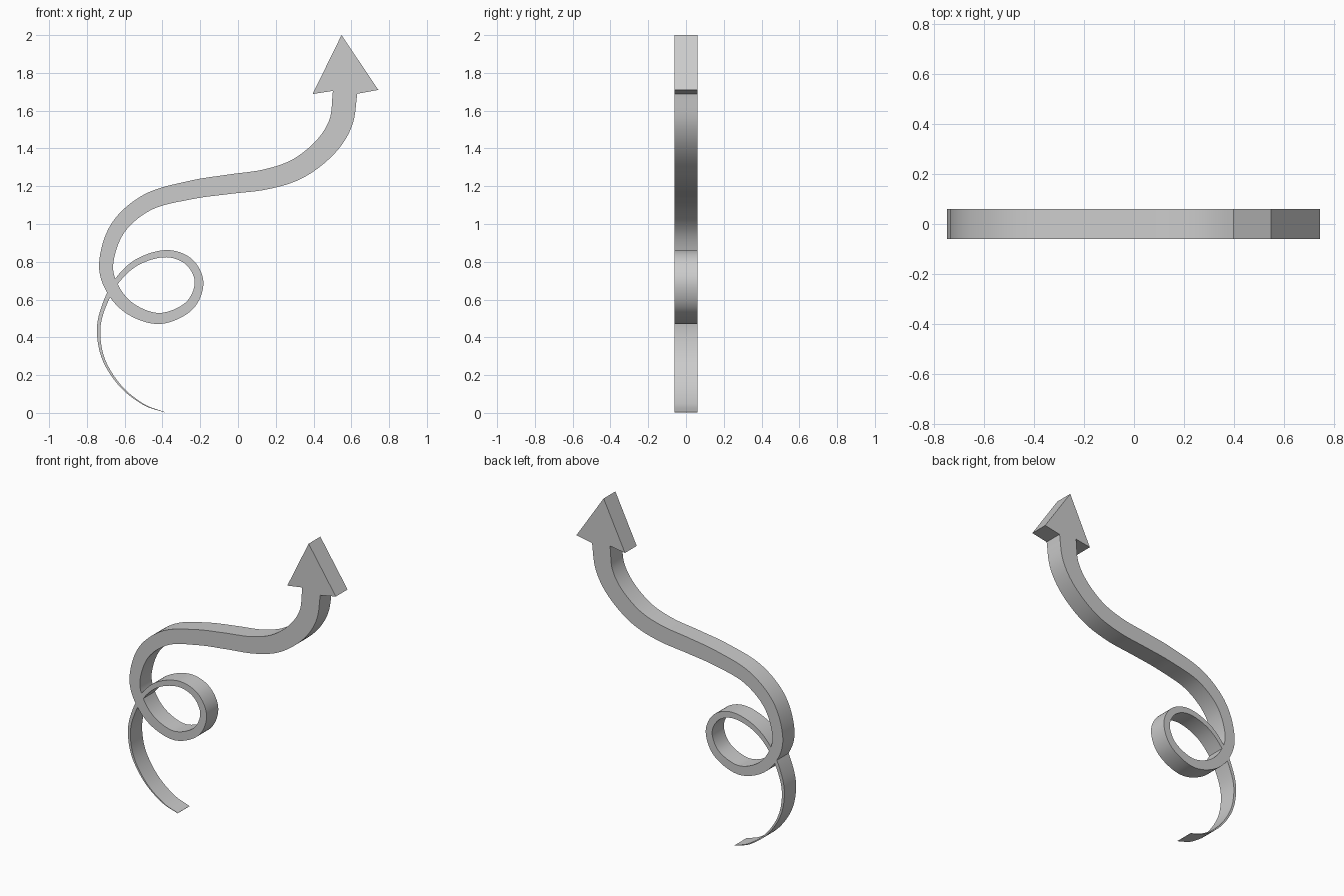
import bpy, bmesh
from mathutils import Vector

if "Cube" in bpy.data.objects:
    bpy.data.objects.remove(bpy.data.objects["Cube"])

HALF_DEPTH = 0.06
STEPS = 8

# Centre line of the ribbon: x, z, width
PATH = [
    (-0.39, 0.004, 0.002), (-0.50, 0.045, 0.006), (-0.62, 0.14, 0.010),
    (-0.71, 0.28, 0.014), (-0.738, 0.43, 0.018), (-0.712, 0.56, 0.022),
    (-0.64, 0.70, 0.028), (-0.53, 0.80, 0.033), (-0.38, 0.843, 0.038),
    (-0.26, 0.80, 0.043), (-0.206, 0.69, 0.046), (-0.26, 0.565, 0.052),
    (-0.41, 0.50, 0.058), (-0.56, 0.545, 0.064), (-0.66, 0.65, 0.070),
    (-0.698, 0.79, 0.075), (-0.635, 0.98, 0.083), (-0.475, 1.117, 0.090),
    (-0.25, 1.18, 0.098), (-0.05, 1.21, 0.103), (0.15, 1.237, 0.107),
    (0.32, 1.295, 0.112), (0.465, 1.41, 0.118), (0.545, 1.54, 0.124),
    (0.567, 1.697, 0.130),
]
SPLIT = 10  # right-hand side of the loop

# Arrow head corners, right to left
HEAD = [(0.743, 1.71), (0.548, 2.0), (0.395, 1.688)]


def sample_path():
    """Smooth Catmull-Rom samples of the centre line."""
    p = [Vector(v) for v in PATH]
    p = [2 * p[0] - p[1]] + p + [2 * p[-1] - p[-2]]
    out = []
    for i in range(1, len(p) - 2):
        a, b, c, d = p[i - 1:i + 3]
        for s in range(STEPS):
            t = s / STEPS
            out.append(0.5 * (2 * b + (c - a) * t + (2 * a - 5 * b + 4 * c - d) * t**2
                              + (3 * b - a - 3 * c + d) * t**3))
    out.append(p[-2])
    return out


def ribbon_edges(pts):
    """Left and right edge points on both sides of the centre line."""
    left, right = [], []
    for i, q in enumerate(pts):
        d = pts[min(i + 1, len(pts) - 1)] - pts[max(i - 1, 0)]
        n = Vector((-d.y, d.x)).normalized() * q.z / 2
        left.append((q.x + n.x, q.y + n.y))
        right.append((q.x - n.x, q.y - n.y))
    return left, right


def extrude_outline(name, outline):
    bm = bmesh.new()
    face = bm.faces.new([bm.verts.new((x, -HALF_DEPTH, z)) for x, z in outline])
    ext = bmesh.ops.extrude_face_region(bm, geom=[face], use_keep_orig=True)
    moved = [g for g in ext["geom"] if isinstance(g, bmesh.types.BMVert)]
    bmesh.ops.translate(bm, verts=moved, vec=(0, 2 * HALF_DEPTH, 0))
    bmesh.ops.recalc_face_normals(bm, faces=bm.faces)
    mesh = bpy.data.meshes.new(name)
    bm.to_mesh(mesh)
    bm.free()
    obj = bpy.data.objects.new(name, mesh)
    bpy.context.collection.objects.link(obj)
    return obj


left, right = ribbon_edges(sample_path())
k = SPLIT * STEPS

# Thick half of the ribbon with the arrow head
arrow = extrude_outline("curled_arrow", right[k:] + HEAD + left[k:][::-1])

# Thin tail and first half of the loop
tail = extrude_outline("tail", right[:k + 1] + left[:k + 1][::-1])

# Fuse where the ribbon crosses itself
bpy.context.view_layer.objects.active = arrow
arrow.select_set(True)
mod = arrow.modifiers.new("fuse", "BOOLEAN")
mod.operation = "UNION"
mod.solver = "EXACT"
mod.object = tail
bpy.ops.object.modifier_apply(modifier=mod.name)
bpy.data.objects.remove(tail)
bpy.ops.object.shade_smooth_by_angle(angle=0.5)
